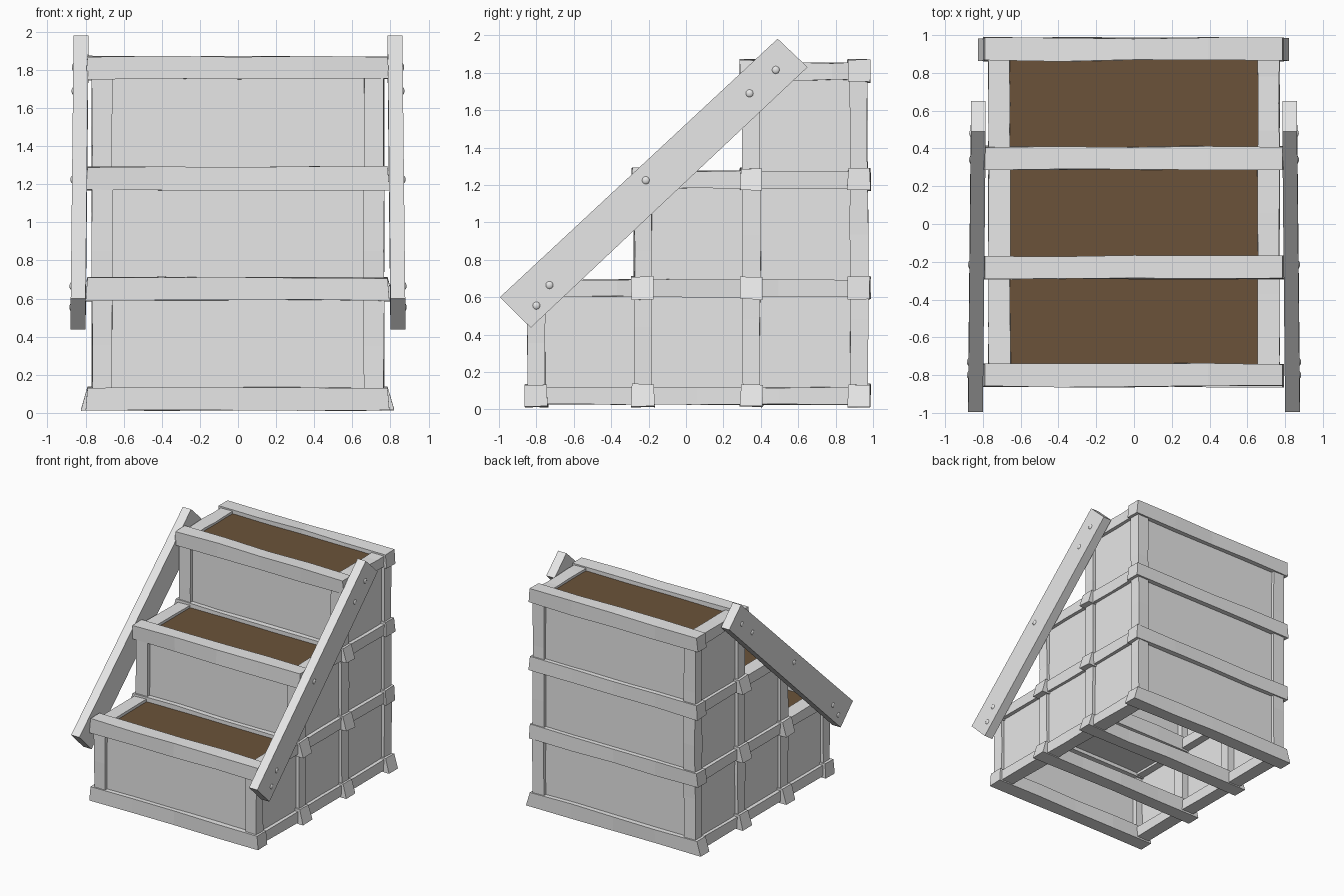
import bpy, bmesh, random
from math import pi, atan2
from mathutils import Matrix, Vector

random.seed(7)
if "Cube" in bpy.data.objects:
    bpy.data.objects.remove(bpy.data.objects["Cube"])


def material(name, rgb):
    m = bpy.data.materials.new(name)
    m.use_nodes = True
    m.diffuse_color = (*rgb, 1)
    m.node_tree.nodes["Principled BSDF"].inputs["Base Color"].default_value = (*rgb, 1)
    return m


WOOD = material("pale grey wood", (0.8, 0.8, 0.8))
SOIL = material("brown soil", (0.145, 0.086, 0.042))


def finish(bm, name, mat):
    mesh = bpy.data.meshes.new(name)
    bm.to_mesh(mesh)
    bm.free()
    mesh.materials.append(mat)
    ob = bpy.data.objects.new(name, mesh)
    bpy.context.collection.objects.link(ob)
    return ob


def block(name, lo, hi, mat=WOOD, axis=None, cuts=2, wobble=0.005, flare=0.0):
    """Box between two corners; with an axis it becomes a rough-hewn timber."""
    lo, hi = Vector(lo), Vector(hi)
    bm = bmesh.new()
    bmesh.ops.create_cube(bm, size=1)
    if axis is not None:
        long_edges = [e for e in bm.edges
                      if abs(e.verts[0].co[axis] - e.verts[1].co[axis]) > 0.5]
        bmesh.ops.subdivide_edges(bm, edges=long_edges, cuts=cuts, use_grid_fill=True)
    for v in bm.verts:
        end = abs(v.co[axis]) > 0.49 if axis is not None else False
        side = 1 if axis is not None and v.co[axis] > 0 else -1
        low = v.co.z < 0
        v.co = Vector([(lo[i] + hi[i]) / 2 + v.co[i] * (hi[i] - lo[i]) for i in range(3)])
        if axis is not None:
            for i in range(3):
                if i != axis:
                    v.co[i] += random.uniform(-wobble, wobble)
            if end and flare and low:
                v.co[axis] += side * flare
    return finish(bm, name, mat)


COLUMNS = [-0.80, -0.23, 0.35, 0.925]    # depth of each post row
LEVELS = [0.075, 0.65, 1.23, 1.81]       # height of each beam ring
TOP = [1, 2, 3, 3]                       # highest ring reached by each row
FIRST = [0, 0, 1, 2]                     # front row of each ring
BACK = COLUMNS[3]

# Cross beams with slanted saw-cut ends
for c, y in enumerate(COLUMNS):
    for r in range(TOP[c] + 1):
        z = LEVELS[r]
        inner = c in (1, 2) and r < TOP[c]
        flare = 0.035 if inner or r == 0 and c else 0.01
        block(f"cross_beam_{c}_{r}", (-0.79, y - 0.06, z - 0.06),
              (0.785, y + 0.06, z + 0.06), axis=0, cuts=3, flare=flare)

for side, s in (("left", 1), ("right", -1)):
    # Posts
    for c, y in enumerate(COLUMNS):
        xs = sorted((s * 0.66, s * 0.766))
        block(f"{side}_post_{c}", (xs[0], y - 0.047, 0.03),
              (xs[1], y + 0.047, LEVELS[TOP[c]] + 0.03), axis=2, cuts=TOP[c], wobble=0.004)

    # Side rails running front to back
    for r, z in enumerate(LEVELS):
        xs = sorted((s * 0.655, s * 0.77))
        block(f"{side}_rail_{r}", (xs[0], COLUMNS[FIRST[r]], z - 0.048),
              (xs[1], BACK, z + 0.044), axis=1, cuts=3, wobble=0.004)

    # Side panels, one per tier
    for t in range(3):
        xs = sorted((s * 0.72, s * 0.74))
        block(f"{side}_panel_{t}", (xs[0], COLUMNS[t], 0.06),
              (xs[1], COLUMNS[t + 1], LEVELS[t + 1]))

    # Sloping side board
    bm = bmesh.new()
    outline = [(-0.995, 0.60), (-0.83, 0.437), (0.65, 1.83), (0.49, 1.982)]
    skew = [0.01, 0.01, -0.005, -0.005]
    base = [bm.verts.new((s * 0.79 + s * k, y, z)) for (y, z), k in zip(outline, skew)]
    face = bm.faces.new(base)
    new = bmesh.ops.extrude_face_region(bm, geom=[face])["geom"]
    bmesh.ops.translate(bm, vec=(s * 0.078, 0, 0),
                        verts=[g for g in new if isinstance(g, bmesh.types.BMVert)])
    bmesh.ops.recalc_face_normals(bm, faces=bm.faces)
    finish(bm, f"{side}_sloping_board", WOOD)

    # Round bolt heads
    for i, (y, z) in enumerate([(-0.80, 0.555), (-0.73, 0.665), (-0.215, 1.225),
                                (0.34, 1.69), (0.48, 1.815)]):
        bm = bmesh.new()
        bmesh.ops.create_uvsphere(bm, u_segments=12, v_segments=8, radius=0.022)
        x = 0.872 - 0.01 * (y + 0.8)
        bmesh.ops.scale(bm, vec=(0.6, 1, 1), verts=bm.verts)
        bmesh.ops.translate(bm, vec=(s * x, y, z), verts=bm.verts)
        bolt = finish(bm, f"{side}_bolt_{i}", WOOD)
        for p in bolt.data.polygons:
            p.use_smooth = True

# Front panels, back panel and planting soil for each tier
for t in range(3):
    y, z = COLUMNS[t], LEVELS[t + 1]
    bottom = 0.06 if t == 0 else LEVELS[t]
    block(f"front_panel_{t}", (-0.70, y - 0.02, bottom), (0.70, y, z))
    block(f"soil_board_{t}", (-0.73, y, z - 0.03), (0.73, COLUMNS[t + 1], z + 0.01))
    block(f"soil_{t}", (-0.70, y + 0.02, z + 0.01),
          (0.70, COLUMNS[t + 1] - 0.02, z + 0.025), SOIL)
block("back_panel", (-0.70, BACK, 0.06), (0.70, BACK + 0.02, LEVELS[3]))
